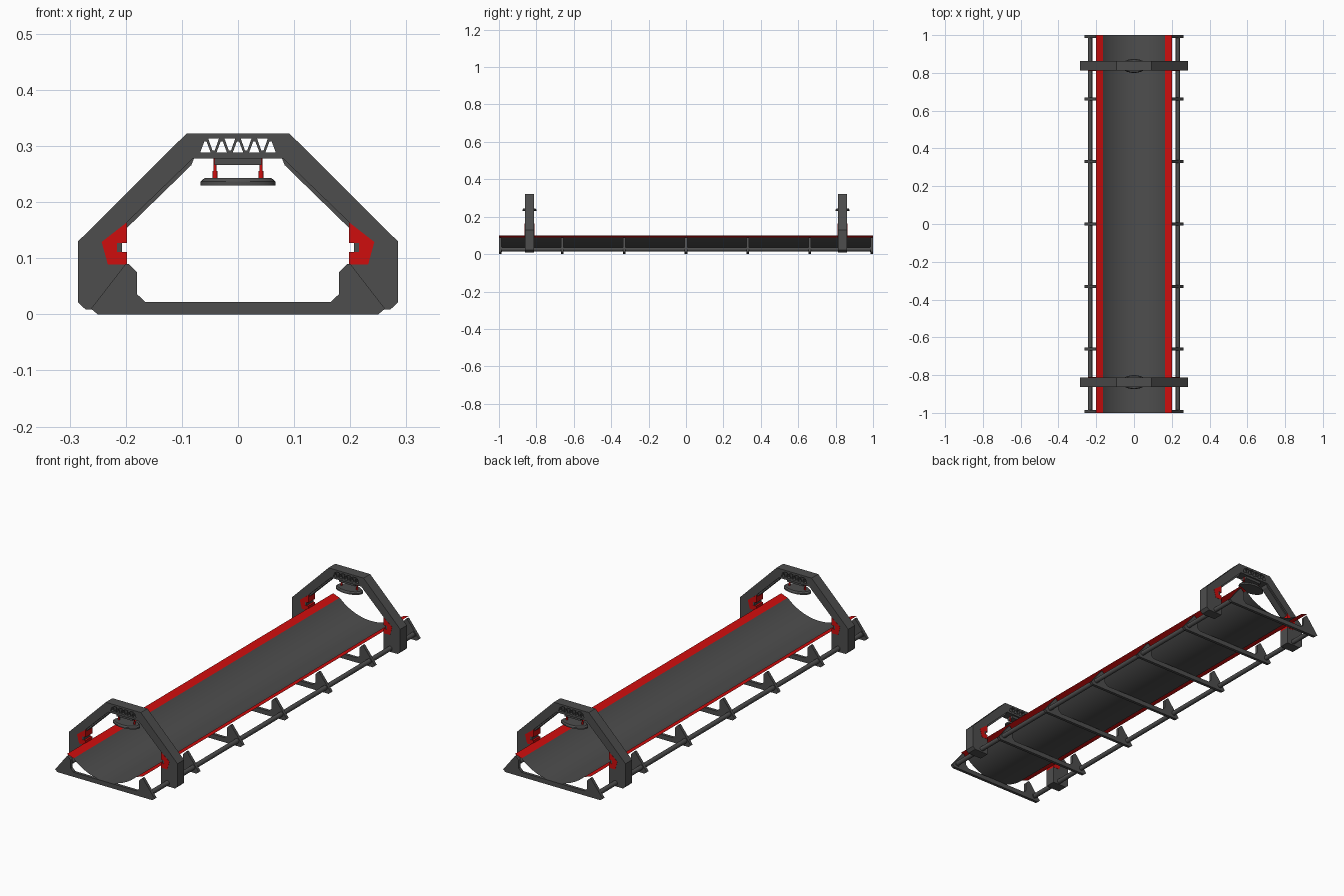
import bpy, bmesh, math
from mathutils import Matrix

cube = bpy.data.objects.get("Cube")
if cube:
    bpy.data.objects.remove(cube, do_unlink=True)


def material(name, rgb):
    m = bpy.data.materials.new(name)
    m.use_nodes = True
    m.diffuse_color = (*rgb, 1)
    m.node_tree.nodes["Principled BSDF"].inputs["Base Color"].default_value = (*rgb, 1)
    return m


GREY = material("dark_grey", (0.075, 0.075, 0.075))
RED = material("bright_red", (0.62, 0.004, 0.004))


def finish(name, bm, mat, smooth=False, solid=True):
    if solid:
        bmesh.ops.recalc_face_normals(bm, faces=bm.faces)
    mesh = bpy.data.meshes.new(name)
    bm.to_mesh(mesh)
    bm.free()
    mesh.materials.append(mat)
    ob = bpy.data.objects.new(name, mesh)
    bpy.context.collection.objects.link(ob)
    if smooth:
        bpy.ops.object.select_all(action="DESELECT")
        ob.select_set(True)
        bpy.context.view_layer.objects.active = ob
        bpy.ops.object.shade_smooth_by_angle()
    return ob


def flip(points):
    return [(-x, z) for x, z in reversed(points)]


def prism(bm, outline, y, depth):
    """Add an (x, z) outline extruded along y, centred on y."""
    face = bm.faces.new([bm.verts.new((x, y - depth / 2, z)) for x, z in outline])
    out = bmesh.ops.extrude_face_region(bm, geom=[face])
    new = [v for v in out["geom"] if isinstance(v, bmesh.types.BMVert)]
    bmesh.ops.translate(bm, verts=new, vec=(0, depth, 0))


def plate(name, outlines, y, depth, mat):
    bm = bmesh.new()
    for outline in outlines:
        prism(bm, outline, y, depth)
    return finish(name, bm, mat)


def cylinder(name, r1, r2, length, at, mat, along_y=False, stretch=1):
    bm = bmesh.new()
    turn = Matrix.Rotation(math.pi / 2, 4, "X") if along_y else Matrix.Diagonal((stretch, 1, 1, 1))
    bmesh.ops.create_cone(bm, cap_ends=True, segments=32, radius1=r1, radius2=r2,
                          depth=length, matrix=Matrix.Translation(at) @ turn)
    return finish(name, bm, mat, smooth=True)


def sheet(name, profile, mat, smooth=False):
    """Thin open sheet running the full length of the bed."""
    bm = bmesh.new()
    rows = [[bm.verts.new((x, y, z)) for x, z in profile] for y in (-1, 1)]
    for i in range(len(profile) - 1):
        bm.faces.new((rows[0][i], rows[0][i + 1], rows[1][i + 1], rows[1][i]))
    return finish(name, bm, mat, smooth, solid=False)


# Curved trough and its red edge strips
EDGE, LOW, HIGH = 0.165, 0.022, 0.088
rise = HIGH - LOW
radius = (EDGE ** 2 + rise ** 2) / (2 * rise)
swing = math.asin(EDGE / radius)
angles = [swing * (i / 14 - 1) for i in range(29)]
sheet("trough", [(radius * math.sin(a), LOW + radius * (1 - math.cos(a))) for a in angles], GREY, True)
sheet("left_edge_strip", [(EDGE, HIGH), (0.2, 0.1)], RED)
sheet("right_edge_strip", [(-0.2, 0.1), (-EDGE, HIGH)], RED)

# Cross supports under the trough
half = [(0.25, 0), (0.262, 0.01), (0.2, 0.09), (0.195, 0.09),
        (0.18, 0.075), (0.18, 0.036), (0.165, 0.022)]
for i in range(7):
    y = (i - 3) / 3 * 0.993
    plate(f"cross_support_{i + 1}", [half + flip(half)], y, 0.014, GREY)

# Long side pipes with end caps
for side, s in (("left", 1), ("right", -1)):
    cylinder(f"{side}_side_pipe", 0.011, 0.011, 1.98, (s * 0.232, 0, 0.025), GREY, True)
    for end, e in (("front", -1), ("back", 1)):
        cylinder(f"{side}_{end}_pipe_cap", 0.014, 0.014, 0.016,
                 (s * 0.232, e * 0.992, 0.025), GREY, True)

# Clamp seat shared by the gantry legs and the clamps
seat = [(0.198, 0.089), (0.232, 0.089), (0.243, 0.129), (0.198, 0.164)]
gantry = [(0.092, 0.322), (0.285, 0.13), (0.285, 0.021), (0.272, 0.009),
          (0.198, 0.009)] + seat + [(0.08, 0.278)]
lip = [(0.08, 0.279), (0.199, 0.165), (0.199, 0.153), (0.083, 0.266), (0.078, 0.279)]
clamp = seat + [(0.198, 0.127), (0.216, 0.127), (0.216, 0.111), (0.198, 0.111)]
block = [(0.207, 0.111), (0.207, 0.127), (0.217, 0.127), (0.217, 0.111)]

for end, s in (("front", -1), ("back", 1)):
    y = s * 0.837
    # Arch with a row of triangular truss openings
    arch = plate(f"{end}_gantry", [gantry + flip(gantry)], y, 0.05, GREY)
    holes = []
    for i in range(9):
        x = (i - 4) * 0.0145
        base, tip = (0.288, 0.308) if i % 2 == 0 else (0.313, 0.292)
        holes.append([(x - 0.0095, base), (x + 0.0095, base), (x + 0.002, tip), (x - 0.002, tip)])
    cutter = plate("truss_cutter", holes, y, 0.1, GREY)
    cutter.hide_render = True
    mod = arch.modifiers.new("truss", "BOOLEAN")
    mod.operation, mod.solver, mod.object = "DIFFERENCE", "EXACT", cutter
    bpy.context.view_layer.objects.active = arch
    bpy.ops.object.modifier_apply(modifier=mod.name)
    bpy.data.objects.remove(cutter, do_unlink=True)

    # Thin inner lip and lamp mount
    mount = [(0.042, 0.266), (0.042, 0.279), (-0.042, 0.279), (-0.042, 0.266)]
    plate(f"{end}_gantry_lip", [lip, flip(lip), mount], y, 0.034, GREY)

    # Red clamps with a grey block in the notch
    plate(f"{end}_clamps", [clamp, flip(clamp)], y, 0.052, RED)
    plate(f"{end}_clamp_blocks", [block, flip(block)], y, 0.05, GREY)

    # Hanging oval lamp on two red rods
    cylinder(f"{end}_lamp_base", 0.037, 0.037, 0.007, (0, y, 0.2335), GREY, stretch=1.8)
    cylinder(f"{end}_lamp_top", 0.037, 0.033, 0.006, (0, y, 0.24), GREY, stretch=1.8)
    for side, x in (("left", 0.041), ("right", -0.041)):
        cylinder(f"{end}_{side}_lamp_rod", 0.0028, 0.0028, 0.04, (x, y, 0.26), RED)
        cylinder(f"{end}_{side}_rod_socket", 0.0042, 0.0042, 0.013, (x, y, 0.249), RED)
